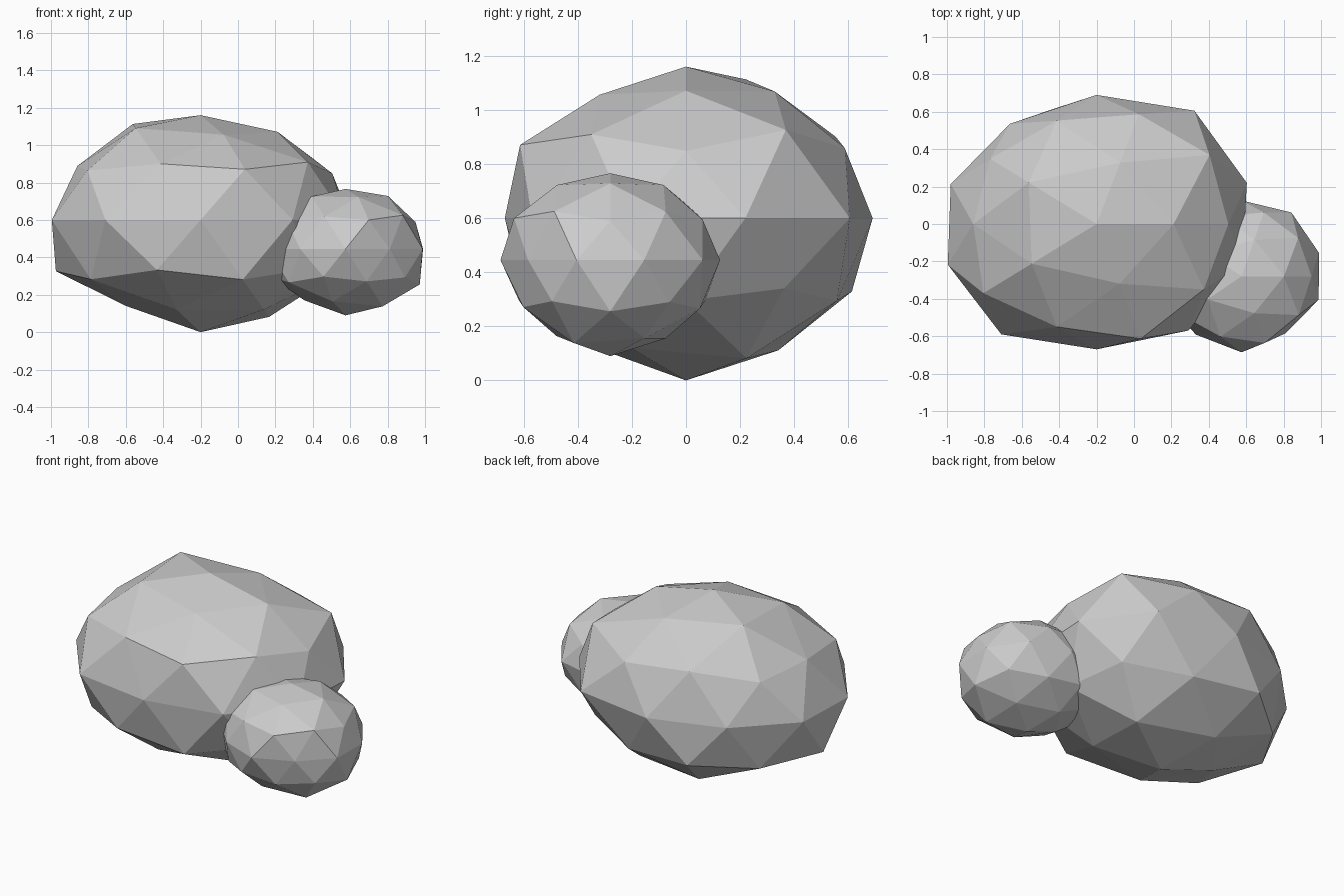
import bpy, bmesh, math
from mathutils import Vector


def rock(name, centre, size, lumps):
    """Faceted boulder: a stretched icosphere with each vertex pushed in or out.
    Lumps run ring by ring from the top, anticlockwise from +x."""
    bm = bmesh.new()
    bmesh.ops.create_icosphere(bm, subdivisions=2, radius=1)

    def order(v):
        angle = round(math.degrees(math.atan2(v.co.y, v.co.x))) % 360
        return (-round(v.co.z, 2), angle)

    for v, k in zip(sorted(bm.verts, key=order), lumps):
        v.co = Vector([c * s * k for c, s in zip(v.co, size)])
    mesh = bpy.data.meshes.new(name)
    bm.to_mesh(mesh)
    bm.free()
    obj = bpy.data.objects.new(name, mesh)
    obj.location = centre
    bpy.context.collection.objects.link(obj)
    return obj


# Main boulder
rock("large_rock", (-0.2, 0, 0.6), (0.82, 0.69, 0.58), [
    0.966,
    0.955, 0.95, 1.04, 0.995, 0.925,
    1.07, 0.99, 0.945, 0.985, 1.015,
    0.96, 1.0, 0.96, 1.02, 1.045,
    1.03, 1.085, 1.0, 0.96, 1.0, 1.02, 1.057, 0.971, 1.02, 1.0,
    1.0, 1.045, 1.055, 1.03, 1.0,
    1.0, 1.0, 1.0, 1.04, 1.045,
    1.05, 0.99, 0.93, 0.97, 0.97,
    1.034])

# Smaller boulder leaning into its front right side
rock("small_rock", (0.575, -0.28, 0.445), (0.44, 0.41, 0.34), [
    0.944,
    0.98, 0.96, 0.97, 0.97, 0.96,
    1.0, 0.97, 1.0, 0.97, 1.01,
    0.95, 0.98, 1.0, 0.98, 1.02,
    0.99, 1.03, 0.99, 1.0, 1.0, 1.0, 0.94, 0.99, 0.915, 0.985,
    1.02, 1.0, 1.0, 0.97, 1.0,
    1.06, 1.0, 1.0, 1.0, 0.97,
    1.0, 1.0, 0.95, 0.97, 1.06,
    1.044])
